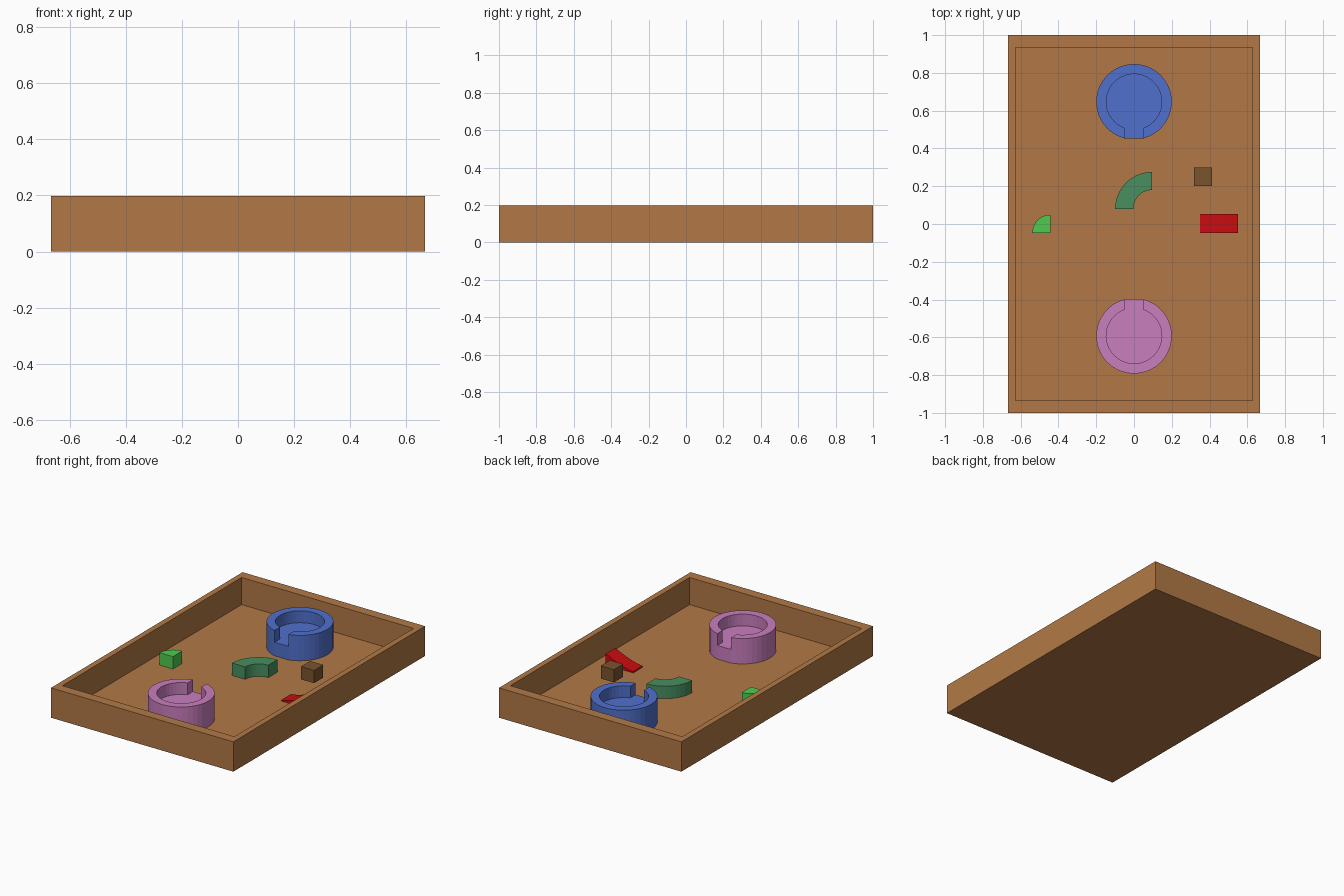
import bpy, bmesh
from math import sin, cos, pi, asin
from mathutils import Matrix

if "Cube" in bpy.data.objects:
    bpy.data.objects.remove(bpy.data.objects["Cube"], do_unlink=True)

FLOOR = 0.018   # top of the tray floor
HALF_TOP = 0.1  # top of the low pieces


def material(name, rgb):
    linear = [((c / 255 + 0.055) / 1.055) ** 2.4 for c in rgb] + [1]
    mat = bpy.data.materials.new(name)
    mat.use_nodes = True
    mat.diffuse_color = linear
    mat.node_tree.nodes["Principled BSDF"].inputs["Base Color"].default_value = linear
    return mat


wood = material("warm wood", (178, 121, 70))
dark_wood = material("dark wood", (122, 84, 45))
blue = material("blue", (80, 112, 204))
pink = material("pink", (201, 126, 190))
green = material("forest green", (72, 143, 95))
lime = material("lime green", (80, 202, 80))
red = material("red", (202, 12, 16))


def finish(bm, name, mat):
    bmesh.ops.recalc_face_normals(bm, faces=bm.faces)
    mesh = bpy.data.meshes.new(name)
    bm.to_mesh(mesh)
    bm.free()
    mesh.materials.append(mat)
    obj = bpy.data.objects.new(name, mesh)
    bpy.context.collection.objects.link(obj)
    return obj


def prism(name, outline, low, high, mat, turn=None):
    """Extrude a flat outline between two heights, then optionally turn it."""
    bm = bmesh.new()
    base = bm.faces.new([bm.verts.new((x, y, low)) for x, y in outline])
    top = bmesh.ops.extrude_face_region(bm, geom=[base], use_keep_orig=True)["geom"]
    moved = [v for v in top if isinstance(v, bmesh.types.BMVert)]
    bmesh.ops.translate(bm, verts=moved, vec=(0, 0, high - low))
    if turn:
        bmesh.ops.transform(bm, matrix=turn, verts=bm.verts)
    return finish(bm, name, mat)


def arc(cx, cy, radius, start, end, steps):
    angles = [start + (end - start) * i / steps for i in range(steps + 1)]
    return [(cx + radius * cos(a), cy + radius * sin(a)) for a in angles]


# Open tray: a box whose top is inset and pushed down
bm = bmesh.new()
bmesh.ops.create_cube(bm, size=1, matrix=Matrix.Translation((0, 0, 0.0985))
                      @ Matrix.Diagonal((1.333, 2, 0.197, 1)))
top = max(bm.faces, key=lambda f: f.calc_center_median().z)
bmesh.ops.inset_region(bm, faces=[top], thickness=0.054)
for v in top.verts:
    v.co.y *= 0.935 / abs(v.co.y)
bmesh.ops.inset_individual(bm, faces=[top], thickness=0, depth=FLOOR - 0.197)
finish(bm, "tray", wood)


# Round cups with a raised floor and a notch facing the middle
def cup(name, cy, facing, mat):
    outer_gap, inner_gap = asin(0.05 / 0.2), asin(0.05 / 0.147)
    outer = arc(0, cy, 0.2, facing + outer_gap, facing + 2 * pi - outer_gap, 36)
    inner = arc(0, cy, 0.147, facing + 2 * pi - inner_gap, facing + inner_gap, 36)
    prism(name + "_base", outer, FLOOR, 0.108, mat)
    prism(name + "_wall", outer + inner, 0.108, 0.186, mat)


cup("back_cup", 0.647, -pi / 2, blue)
cup("front_cup", -0.592, pi / 2, pink)

# Quarter-ring bend in the middle
prism("curved_block", arc(0.096, 0.08, 0.196, pi / 2, pi, 10)
      + arc(0.096, 0.08, 0.1, pi, pi / 2, 10), FLOOR, HALF_TOP, green)

# Quarter-round block on the right
prism("quarter_block", [(-0.442, -0.048)]
      + arc(-0.442, -0.048, 0.097, pi / 2, pi, 10), FLOOR, HALF_TOP, lime)

# Small cube raised above the floor
prism("small_cube", [(0.318, 0.202), (0.414, 0.202), (0.414, 0.298), (0.318, 0.298)],
      0.058, 0.142, dark_wood)

# Ramp with a hollow curved top, rising towards the left wall
steps = [i / 10 for i in range(11)]
slope = [(0.35 + 0.2 * t, 0.026 + 0.066 * t ** 1.5) for t in steps]
prism("ramp", [(0.55, FLOOR), (0.35, FLOOR)] + slope, -0.052, 0.048, red,
      Matrix.Rotation(pi / 2, 4, "X") @ Matrix.Diagonal((1, 1, 1, 1)))
